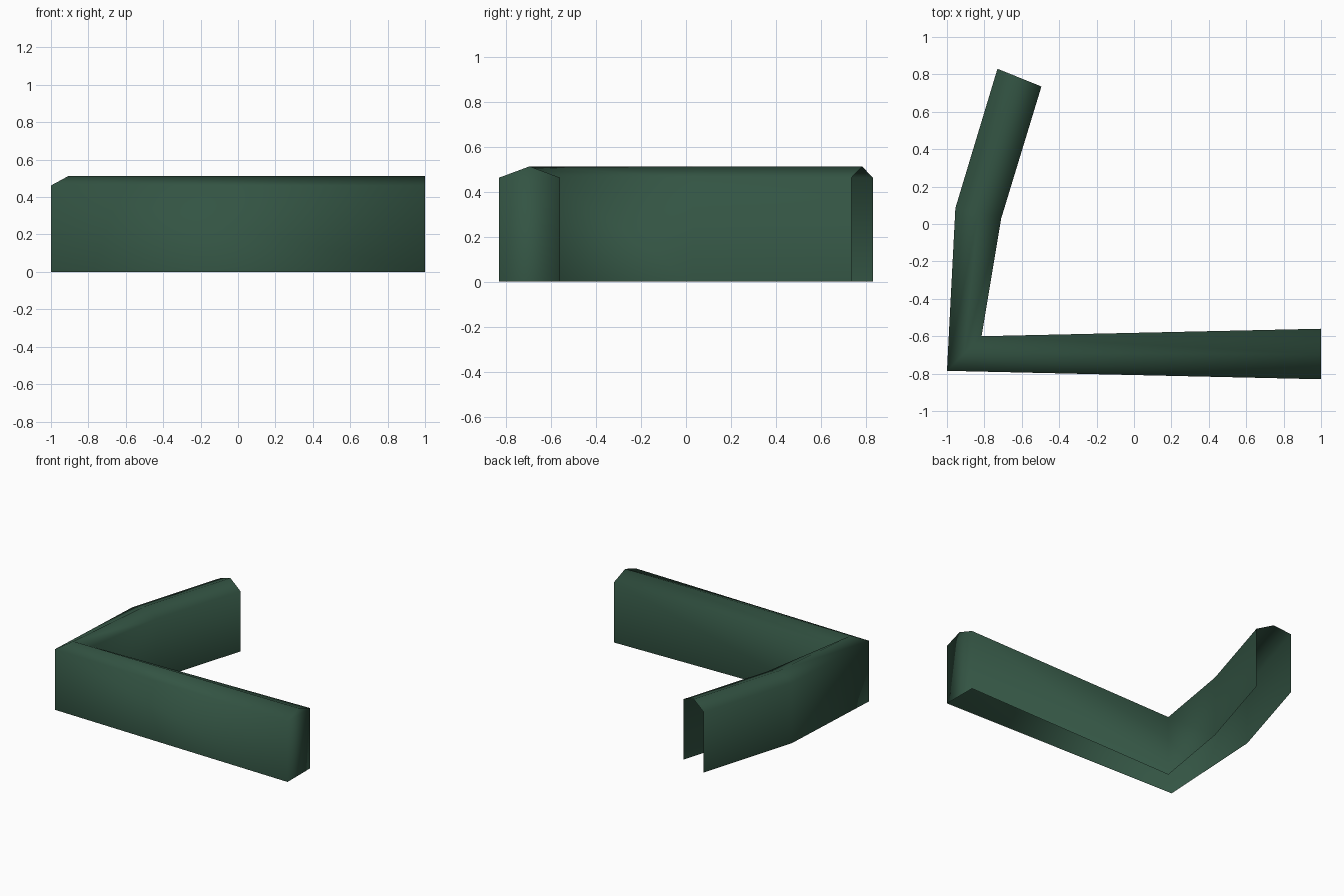
import bpy, bmesh

if "Cube" in bpy.data.objects:
    bpy.data.objects.remove(bpy.data.objects["Cube"])

# Plan path of the hedge: outer and inner wall lines, from the +x end to the +y end
OUTER = [(1, -.83), (-1, -.785), (-.955, .085), (-.73, .83)]
INNER = [(1, -.56), (-.815, -.6), (-.71, .03), (-.495, .735)]
EAVE, RIDGE = .462, .512

green = bpy.data.materials.new("hedge_green")
green.diffuse_color = (.033, .088, .056, 1)
green.use_nodes = True
green.node_tree.nodes["Principled BSDF"].inputs["Base Color"].default_value = green.diffuse_color

# Cross-section at each station: outer foot, outer eave, ridge, inner eave, inner foot
bm = bmesh.new()
rows = []
for (ox, oy), (ix, iy) in zip(OUTER, INNER):
    section = [(ox, oy, 0), (ox, oy, EAVE),
               ((ox + ix) / 2, (oy + iy) / 2, RIDGE),
               (ix, iy, EAVE), (ix, iy, 0)]
    rows.append([bm.verts.new(p) for p in section])

# Walls and ridged top (open underneath and at the +y end)
for a, b in zip(rows, rows[1:]):
    for k in range(4):
        bm.faces.new((a[k], a[k + 1], b[k + 1], b[k]))

# Closed +x end
bm.faces.new(rows[0][::-1])

for f in bm.faces:
    f.smooth = True
mesh = bpy.data.meshes.new("hedge")
bm.to_mesh(mesh)
bm.free()
mesh.materials.append(green)
hedge = bpy.data.objects.new("hedge", mesh)
bpy.context.collection.objects.link(hedge)
